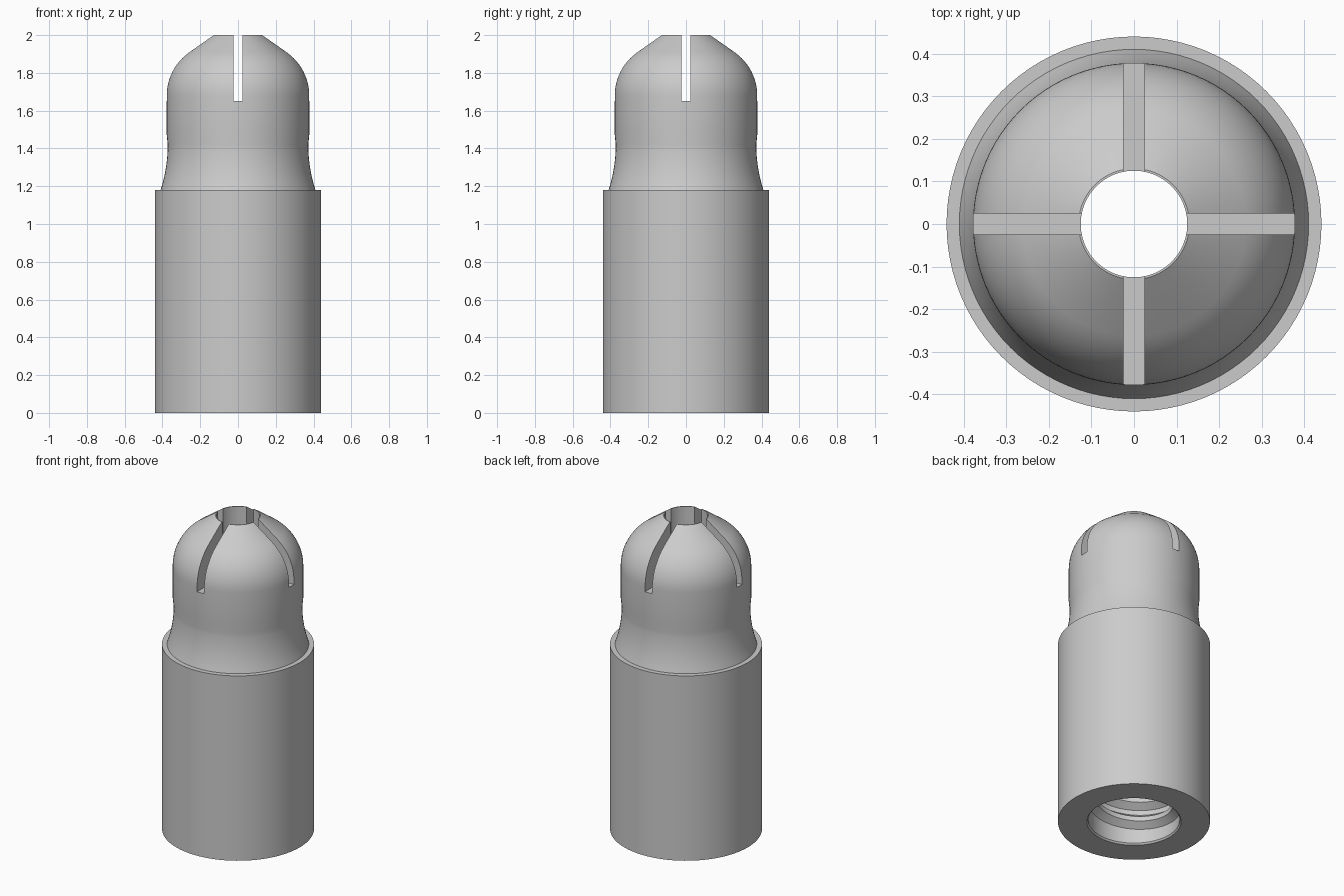
import bpy, bmesh, math
from math import sin, cos, pi, radians

cube = bpy.data.objects.get("Cube")
if cube:
    bpy.data.objects.remove(cube, do_unlink=True)

steel = bpy.data.materials.new("plain_grey")
steel.use_nodes = True
GREY = (0.6, 0.6, 0.6, 1)
steel.diffuse_color = GREY
steel.node_tree.nodes["Principled BSDF"].inputs["Base Color"].default_value = GREY

SEG = 96
BORE, TOP_BORE, BORE_TOP = 0.265, 0.125, 1.18


def make_object(name, bm):
    bmesh.ops.recalc_face_normals(bm, faces=bm.faces)
    mesh = bpy.data.meshes.new(name)
    bm.to_mesh(mesh)
    bm.free()
    mesh.materials.append(steel)
    obj = bpy.data.objects.new(name, mesh)
    bpy.context.collection.objects.link(obj)
    return obj


def revolve(name, profile):
    """Closed (radius, z) profile turned around the z axis."""
    bm = bmesh.new()
    rings = [[bm.verts.new((r * cos(2 * pi * i / SEG), r * sin(2 * pi * i / SEG), z))
              for i in range(SEG)] for r, z in profile]
    for a, b in zip(rings, rings[1:] + rings[:1]):
        for i in range(SEG):
            j = (i + 1) % SEG
            bm.faces.new((a[i], a[j], b[j], b[i]))
    return make_object(name, bm)


# Hollow body: sleeve, flared waist, domed nose and stepped bore
waist_r, waist_z, flare, dome = 0.372, 1.42, 0.777, 0.28
profile = [(0.44, 0), (0.44, 1.18)]
for i in range(9):
    z = 1.18 + 0.24 * i / 8
    profile.append((waist_r + flare - math.sqrt(flare**2 - (waist_z - z)**2), z))
profile.append((0.378, 1.48))
for i in range(13):
    a = radians(54) * i / 12
    profile.append((0.378 - dome * (1 - cos(a)), 1.68 + dome * sin(a)))
profile += [(0.13, 2), (TOP_BORE, 2), (TOP_BORE, BORE_TOP + 0.08), (BORE, BORE_TOP),
            (BORE, 0.01), (BORE + 0.008, 0)]
body = revolve("body", profile)

# Crossed cutters for the four nose slots
for name, size in (("slot_cutter_x", (1, 0.05)), ("slot_cutter_y", (0.05, 1))):
    bm = bmesh.new()
    bmesh.ops.create_cube(bm, size=1)
    for v in bm.verts:
        v.co = (v.co.x * size[0], v.co.y * size[1], 1.9 + v.co.z * 0.5)
    cutter = make_object(name, bm)
    cutter.hide_render = True
    cutter.hide_viewport = True
    cut = body.modifiers.new(name, "BOOLEAN")
    cut.operation = "DIFFERENCE"
    cut.solver = "EXACT"
    cut.object = cutter

# Bake the slots, then drop the cutters
bpy.context.view_layer.update()
graph = bpy.context.evaluated_depsgraph_get()
body.data = bpy.data.meshes.new_from_object(body.evaluated_get(graph))
body.modifiers.clear()
for name in ("slot_cutter_x", "slot_cutter_y"):
    bpy.data.objects.remove(bpy.data.objects[name], do_unlink=True)

# Helical ridge inside the bore, tapered at both ends
PITCH, DEPTH, TURNS, STEPS = 0.125, 0.042, 8, 64
bm = bmesh.new()
sections = []
for i in range(TURNS * STEPS + 1):
    a = 2 * pi * i / STEPS
    fade = min(1, i / 12, (TURNS * STEPS - i) / 12) * 0.98 + 0.02
    z = 0.07 + PITCH * i / STEPS
    section = ((BORE + 0.004, -0.05), (BORE - DEPTH * fade, -0.015),
               (BORE - DEPTH * fade, 0.015), (BORE + 0.004, 0.05))
    sections.append([bm.verts.new((r * cos(a), r * sin(a), z + dz * fade))
                     for r, dz in section])
for a, b in zip(sections, sections[1:]):
    for k in range(4):
        n = (k + 1) % 4
        bm.faces.new((a[k], a[n], b[n], b[k]))
bm.faces.new(sections[0])
bm.faces.new(sections[-1])
thread = make_object("inner_thread", bm)

# Smooth round surfaces, crisp edges
bpy.ops.object.select_all(action="DESELECT")
for obj in (body, thread):
    obj.select_set(True)
bpy.context.view_layer.objects.active = body
bpy.ops.object.shade_smooth_by_angle(angle=radians(30))
